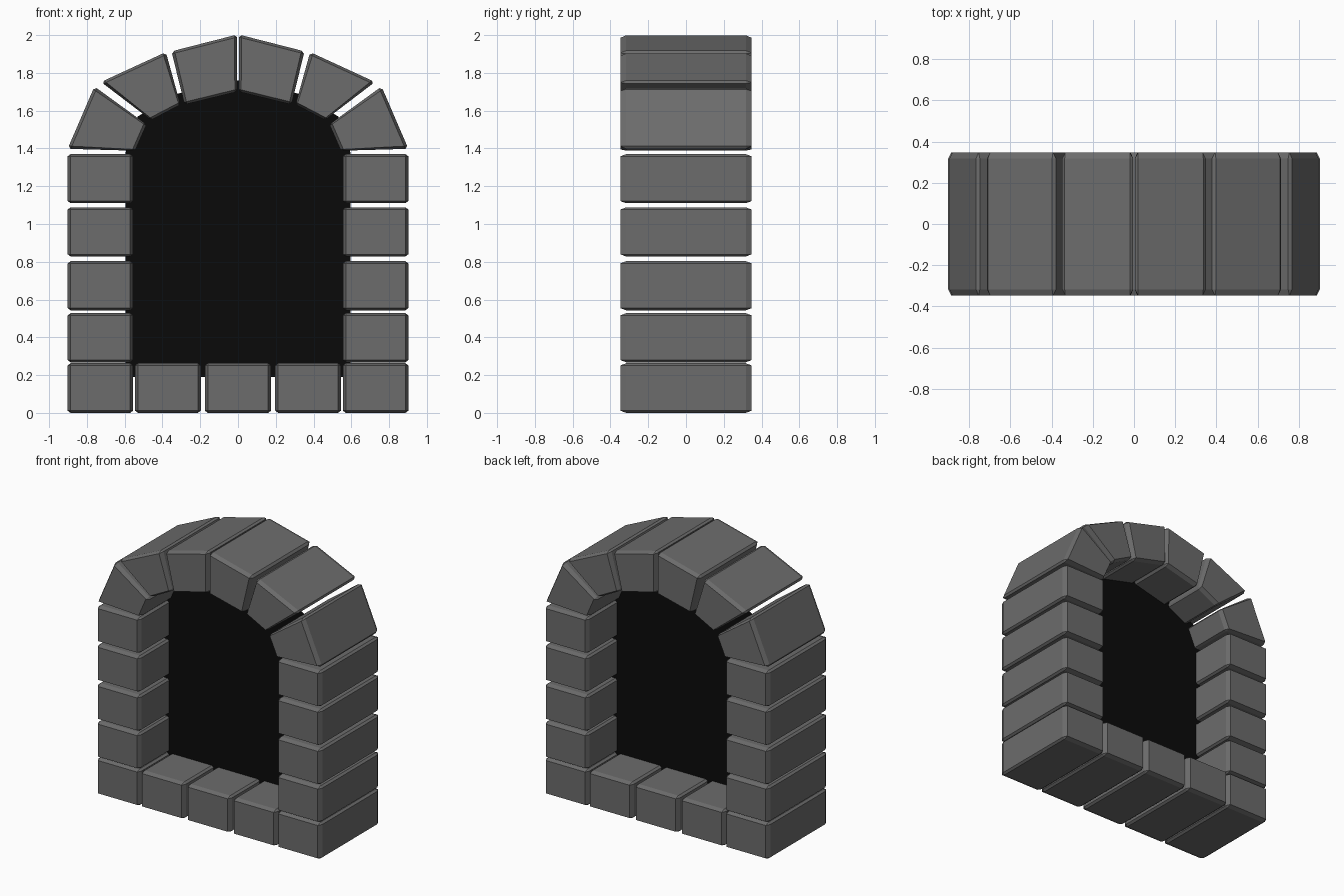
import bpy, bmesh
from mathutils import Vector

if "Cube" in bpy.data.objects:
    bpy.data.objects.remove(bpy.data.objects["Cube"])

DEPTH = 0.348   # half depth of every stone


def material(name, value):
    m = bpy.data.materials.new(name)
    m.diffuse_color = (value, value, value, 1)
    m.use_nodes = True
    m.node_tree.nodes["Principled BSDF"].inputs["Base Color"].default_value = m.diffuse_color
    return m


STONE = material("grey_stone", 0.15)
DARK = material("dark_opening", 0.003)


def finish(bm, name, mat):
    bmesh.ops.recalc_face_normals(bm, faces=bm.faces)
    me = bpy.data.meshes.new(name)
    bm.to_mesh(me)
    bm.free()
    me.materials.append(mat)
    ob = bpy.data.objects.new(name, me)
    bpy.context.collection.objects.link(ob)
    return ob


def stone(name, bl, br, tr, tl):
    """Chamfered unit cube stretched onto a front-view quad (x, z corners)."""
    bl, br, tr, tl = map(Vector, (bl, br, tr, tl))
    bm = bmesh.new()
    bmesh.ops.create_cube(bm, size=1)
    bmesh.ops.bevel(bm, geom=bm.edges[:], offset=0.045, segments=1,
                    profile=0.5, affect='EDGES')
    for v in bm.verts:
        u, w = v.co.x + 0.5, v.co.z + 0.5
        p = bl.lerp(br, u).lerp(tl.lerp(tr, u), w)
        v.co = (p.x, v.co.y * 2 * DEPTH, p.y)
    return finish(bm, name, STONE)


def block(name, x0, x1, z0, z1):
    return stone(name, (x0, z0), (x1, z0), (x1, z1), (x0, z1))


# sill centre stone
block("sill_centre", -0.175, 0.175, 0, 0.263)

# arch stones of the right half: bottom left, bottom right, top right, top left
ARCH = [
    ((0.004, 1.70), (0.283, 1.632), (0.352, 1.914), (0.004, 2.003)),
    ((0.305, 1.632), (0.460, 1.55), (0.725, 1.752), (0.382, 1.910)),
    ((0.545, 1.388), (0.902, 1.398), (0.760, 1.728), (0.484, 1.527)),
]
COURSES = [(0, 0.263), (0.268, 0.528), (0.543, 0.803), (0.828, 1.088), (1.110, 1.370)]

for side, s in (("left", -1), ("right", 1)):
    # sill stone and jamb stones
    block(f"sill_{side}", s * 0.197, s * 0.545, 0, 0.263)
    for i, (z0, z1) in enumerate(COURSES):
        block(f"jamb_{side}_{i}", s * 0.555, s * 0.902, z0, z1)
    # arch stones
    for i, quad in enumerate(ARCH):
        stone(f"arch_{side}_{i}", *[(s * x, z) for x, z in quad])

# dark panel filling the opening halfway through the wall
half = [(0.595, 0.19), (0.595, 1.38), (0.53, 1.57), (0.32, 1.69)]
outline = half + [(0, 1.76)] + [(-x, z) for x, z in reversed(half)]
bm = bmesh.new()
bm.faces.new([bm.verts.new((x, 0, z)) for x, z in outline])
finish(bm, "opening_panel", DARK)
